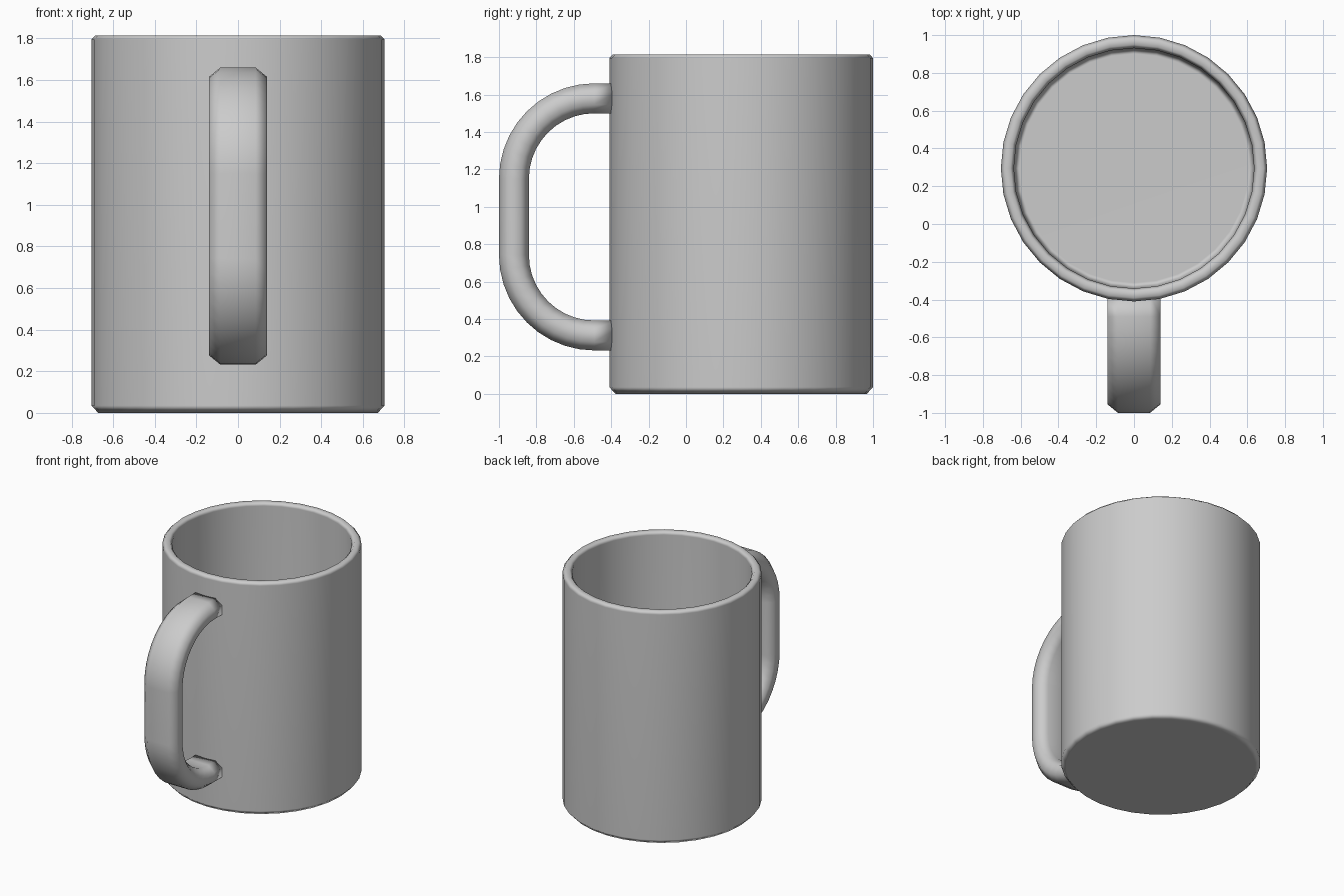
import bpy, bmesh
from math import sin, cos, pi
from mathutils import Vector

if "Cube" in bpy.data.objects:
    bpy.data.objects.remove(bpy.data.objects["Cube"])

CENTRE_Y = 0.295
SIDES = 32


def finish(name, bm):
    bmesh.ops.recalc_face_normals(bm, faces=bm.faces[:])
    mesh = bpy.data.meshes.new(name)
    bm.to_mesh(mesh)
    bm.free()
    mesh.shade_smooth()
    obj = bpy.data.objects.new(name, mesh)
    bpy.context.collection.objects.link(obj)
    # Keeps broad faces flat while the bevels shade softly
    obj.modifiers.new("soft_bevels", 'WEIGHTED_NORMAL')
    return obj


def loft(name, rings):
    """Skin a series of closed rings and cap both ends."""
    bm = bmesh.new()
    loops = [[bm.verts.new(p) for p in ring] for ring in rings]
    n = len(rings[0])
    for a, b in zip(loops, loops[1:]):
        for i in range(n):
            j = (i + 1) % n
            bm.faces.new((a[i], a[j], b[j], b[i]))
    bm.faces.new(loops[0][::-1])
    bm.faces.new(loops[-1])
    return finish(name, bm)


# Cup: one profile from the underside, over the rim, to the inner floor
profile = [(0.672, 0), (0.705, 0.036), (0.705, 1.795), (0.686, 1.815),
           (0.654, 1.815), (0.636, 1.795), (0.636, 0.10), (0.606, 0.07)]
loft("cup", [[(r * cos(2 * pi * i / SIDES),
               CENTRE_Y + r * sin(2 * pi * i / SIDES), z)
              for i in range(SIDES)] for r, z in profile])

# Handle: bevelled strap swept along a rounded C
section = [(0.085, 0.08), (0.14, 0.035), (0.14, -0.035), (0.085, -0.08),
           (-0.085, -0.08), (-0.14, -0.035), (-0.14, 0.035), (-0.085, 0.08)]
RADIUS, ARC_Y, STEPS = 0.43, -0.49, 10
path = [(-0.375, 1.58, pi / 2)]
for arc_z, start in ((1.15, pi / 2), (0.742, pi)):
    for k in range(STEPS + 1):
        a = start + k * pi / 2 / STEPS
        path.append((ARC_Y + RADIUS * cos(a), arc_z + RADIUS * sin(a), a))
path.append((-0.375, 0.312, 3 * pi / 2))
loft("handle", [[Vector((w, y + t * cos(a), z + t * sin(a)))
                 for w, t in section] for y, z, a in path])
